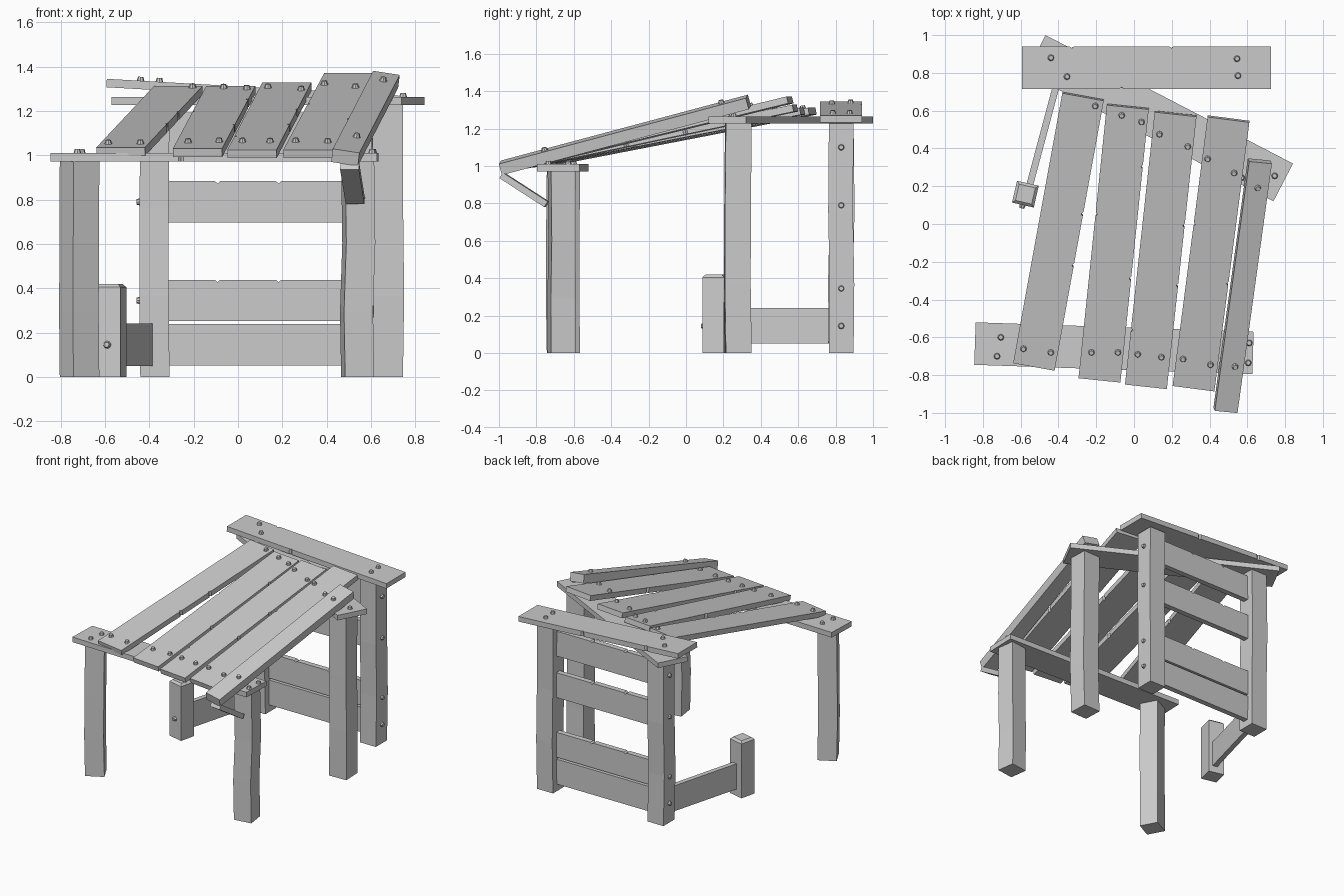
import bpy, bmesh, math, random
from mathutils import Vector, Matrix

if "Cube" in bpy.data.objects:
    bpy.data.objects.remove(bpy.data.objects["Cube"])

random.seed(4)
Z = Vector((0, 0, 1))
bolt_bm = bmesh.new()


def finish(bm, name):
    bmesh.ops.recalc_face_normals(bm, faces=bm.faces)
    me = bpy.data.meshes.new(name)
    bm.to_mesh(me)
    bm.free()
    ob = bpy.data.objects.new(name, me)
    bpy.context.collection.objects.link(ob)
    return ob


def bolt(p, n):
    """Low-poly bolt head at p facing n."""
    rot = Z.rotation_difference(Vector(n)).to_matrix().to_4x4()
    m = Matrix.Translation(Vector(p) + Vector(n) * 0.006) @ rot
    bmesh.ops.create_cone(bolt_bm, cap_ends=True, segments=8, radius1=0.019,
                          radius2=0.012, depth=0.024, matrix=m)


def plank(name, a, b, width=0.223, thick=0.038, roll=0, bolts=(), nicks=()):
    """Board whose top-face centre line runs a to b; nicks = (fraction, side)."""
    a, b = Vector(a), Vector(b)
    d = (b - a).normalized()
    length = (b - a).length
    side = Z.cross(d).normalized()
    rot = Matrix.Rotation(math.radians(roll), 3, d)
    side, n = rot @ side, rot @ d.cross(side)
    h = width / 2

    def edge(s):
        pts = [(0, s * h)]
        for f, k in sorted(nicks):
            if k == s:
                x = f * length
                pts += [(x - .012, s * h), (x, s * (h - .01)), (x + .012, s * h)]
        return pts + [(length, s * h)]

    outline = edge(-1) + edge(1)[::-1]
    bm = bmesh.new()
    f = bm.faces.new([bm.verts.new(a + d * x + side * y) for x, y in outline])
    ext = bmesh.ops.extrude_face_region(bm, geom=[f])
    new = [v for v in ext["geom"] if isinstance(v, bmesh.types.BMVert)]
    bmesh.ops.translate(bm, vec=-n * thick, verts=new)
    if f.is_valid is False or len(bm.faces) < len(outline) + 2:
        bm.faces.new([v for v in f.verts])
    for x, y in bolts:
        z = a.z - (n.x * (x - a.x) + n.y * (y - a.y)) / n.z
        bolt((x, y, z), n)
    return finish(bm, name)


def post(name, x, y, height, w=0.132, angle=0, wobble=0.006, chamfer=0):
    """Square post, slightly crooked along its height."""
    rings = [(0, w), (.3, w), (.62, w), (1, w)]
    if chamfer:
        rings = [(0, w), (1 - chamfer / height, w), (1, w - 2 * chamfer)]
    bm = bmesh.new()
    loops = []
    for i, (f, s) in enumerate(rings):
        ox, oy = (random.uniform(-wobble, wobble) if 0 < i < len(rings) - 1 else 0
                  for _ in range(2))
        ring = []
        for k in range(4):
            t = math.radians(angle + 45 + 90 * k)
            r = s / math.sqrt(2)
            ring.append(bm.verts.new((x + ox + r * math.cos(t), y + oy + r * math.sin(t), f * height)))
        loops.append(ring)
    for lo, hi in zip(loops, loops[1:]):
        for k in range(4):
            bm.faces.new((lo[k], lo[(k + 1) % 4], hi[(k + 1) % 4], hi[k]))
    bm.faces.new(loops[0][::-1])
    bm.faces.new(loops[-1])
    return finish(bm, name)


# Posts
post("front_left_post", -.715, -.655, .975, angle=28)
post("front_right_post", .54, -.665, .975, angle=8)
post("middle_right_post", .673, .28, 1.227, w=.138, angle=2, wobble=.01)
post("back_left_post", -.375, .83, 1.227)
post("back_right_post", .537, .83, 1.227)
post("short_post", -.575, .158, .42, w=.118, angle=-13, wobble=0, chamfer=.015)
bolt((-.59, .1, .145), Vector((-.22, -.97, 0)))

# Support beams under the roof
plank("front_beam", (-.842, -.633, 1.01), (.63, -.683, 1.01), .225,
      bolts=[(-.705, -.6), (-.725, -.7), (.605, -.735), (.61, -.63)],
      nicks=[(.4, -1), (.6, 1)])
plank("diagonal_beam", (-.52, .9, 1.264), (.79, .22, 1.264), .225,
      bolts=[(.745, .255), (.57, .245)])
plank("back_top_beam", (-.592, .828, 1.345), (.725, .828, 1.27), .225,
      bolts=[(-.44, .88), (-.355, .78), (.545, .875), (.55, .785)],
      nicks=[(.2, 1), (.6, 1), (.4, -1)])

# Sloping roof planks
roof = [
    ((-.53, -.757, 1.035), (-.27, .672, 1.312),
     [(-.585, -.66), (-.44, -.68), (-.205, .625)], [(.39, -1), (.58, -1)]),
    ((-.183, -.828, 1.03), (-.033, .618, 1.312),
     [(-.225, -.68), (-.085, -.68), (-.065, .575), (.04, .54)], [(.6, 1), (.38, -1), (.79, -1)]),
    ((.063, -.862, 1.025), (.22, .58, 1.328),
     [(.02, -.69), (.145, -.705), (.135, .475), (.285, .41)], [(.2, 1), (.6, -1), (.38, -1)]),
    ((.315, -.872, 1.025), (.5, .552, 1.372),
     [(.26, -.715), (.405, -.745), (.39, .345), (.53, .27)], [(.4, -1), (.6, 1)]),
]
for i, (a, b, bolts, nicks) in enumerate(roof):
    plank(f"roof_plank_{i + 1}", a, b, bolts=bolts, nicks=nicks)
plank("roof_edge_rail", (.488, -.995, 1.02), (.67, .325, 1.372), .122, .062, roll=9,
      bolts=[(.535, -.755), (.655, .19)])
plank("rail_brace", (.505, -.975, .965), (.53, -.735, .81), .085, .035)

# Back wall boards between the rear posts, bolted through the posts
for i, z in enumerate((.145, .345, .79, 1.1)):
    plank(f"back_board_{i + 1}", (-.35, .85, z), (.51, .85, z), .186, .04, roll=-90,
          nicks=[(.3, -1), (.62, -1)] if i else [])
    bolt((.603, .83, z), (1, 0, 0))
    bolt((-.441, .83, z), (-1, 0, 0))

# Low side board to the short post
plank("low_side_board", (-.575, .19, .145), (-.42, .77, .145), .19, .036, roll=-90)

finish(bolt_bm, "bolts")
